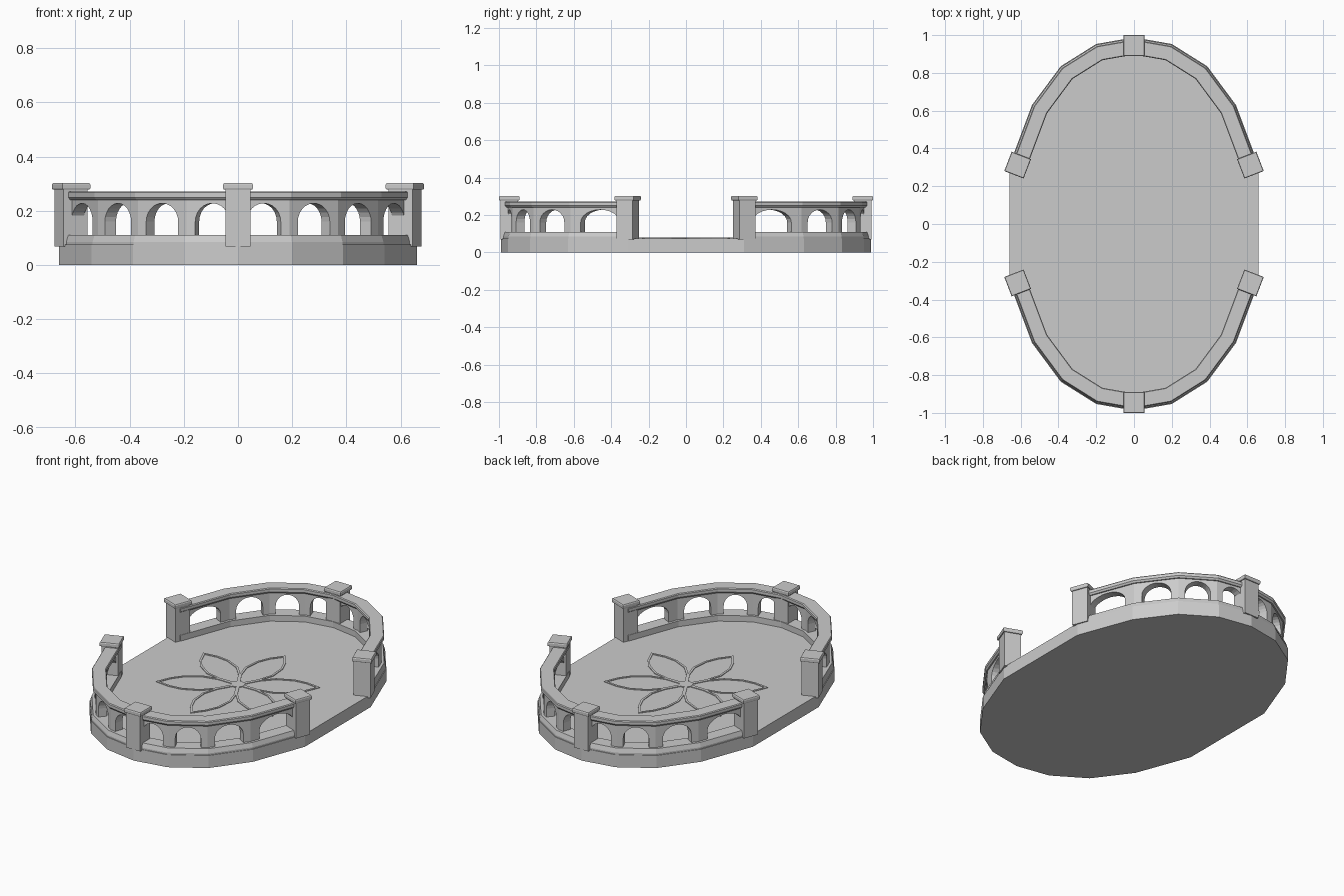
import bpy, bmesh, math
from mathutils import Vector, Matrix

if "Cube" in bpy.data.objects:
    bpy.data.objects.remove(bpy.data.objects["Cube"], do_unlink=True)

stone = bpy.data.materials.new("grey stone")
stone.use_nodes = True
grey = (0.6, 0.6, 0.6, 1)
stone.diffuse_color = grey
stone.node_tree.nodes["Principled BSDF"].inputs["Base Color"].default_value = grey


def finish(name, bm):
    bmesh.ops.recalc_face_normals(bm, faces=bm.faces)
    mesh = bpy.data.meshes.new(name)
    bm.to_mesh(mesh)
    bm.free()
    mesh.materials.append(stone)
    obj = bpy.data.objects.new(name, mesh)
    bpy.context.collection.objects.link(obj)
    return obj


def offset_path(path, d):
    """Shift a 2D path sideways by d (to the right of travel), mitred."""
    out = []
    for i, p in enumerate(path):
        normals = []
        for a, b in ((i - 1, i), (i, i + 1)):
            if a >= 0 and b < len(path):
                t = (path[b] - path[a]).normalized()
                normals.append(Vector((t.y, -t.x)))
        n = sum(normals, Vector((0, 0))).normalized()
        out.append(p + n * d / n.dot(normals[0]))
    return out


def bridge(bm, loops, cap=True):
    """Skin closed vertex loops in order."""
    for a, b in zip(loops, loops[1:]):
        for k in range(len(a)):
            j = (k + 1) % len(a)
            bm.faces.new((a[k], a[j], b[j], b[k]))
    if cap:
        bm.faces.new(loops[0])
        bm.faces.new(loops[-1])


def sweep(bm, path, profile):
    rails = [[(p.x, p.y, z) for p in offset_path(path, d)] for d, z in profile]
    bridge(bm, [[bm.verts.new(r[i]) for r in rails] for i in range(len(path))])


# Outline of the half oval, from the left end post round to the right one
quarter = [Vector(p) for p in ((0.66, 0.31), (0.54, 0.63), (0.388, 0.835), (0.2, 0.953))]
mirrored = [Vector((-p.x, p.y)) for p in reversed(quarter)]
arc = [*quarter, Vector((0, 0.988)), *mirrored]
inward = -1


def half(sign):
    return [p * sign for p in arc]


# Floor slab
FLOOR = 0.075
bm = bmesh.new()
outline = half(1) + half(-1)
bridge(bm, [[bm.verts.new((p.x, p.y, z)) for p in outline] for z in (0, FLOOR)])
finish("floor_slab", bm)

# Kerb, arcade wall and handrail on each half
KERB = [(0.004, 0.06), (0.004, 0.085), (0.012, 0.11), (0.09, 0.11), (0.09, 0.06)]
RAIL = [(0.02, 0.24), (0.012, 0.25), (0.012, 0.267), (0.016, 0.272),
        (0.086, 0.272), (0.09, 0.267), (0.09, 0.25), (0.082, 0.24)]
WALL_LOW, WALL_TOP, SPRING, CROWN = 0.105, 0.245, 0.16, 0.228
OUTER, INNER, OPENING, STEPS = 0.027, 0.075, 0.33, 12


def arch_panel():
    """Panel outline with an arched opening, as (fraction along, height)."""
    pts = [(0, WALL_LOW), (0.5 - OPENING, WALL_LOW)]
    for k in range(STEPS + 1):
        a = math.pi * (1 - k / STEPS)
        pts.append((0.5 + OPENING * math.cos(a), SPRING + (CROWN - SPRING) * math.sin(a)))
    return pts + [(0.5 + OPENING, WALL_LOW), (1, WALL_LOW), (1, WALL_TOP), (0, WALL_TOP)]


for side, sign in (("back", 1), ("front", -1)):
    path = half(sign)
    # offset_path shifts outward here, so depths are negated
    for name, profile in (("kerb", KERB), ("handrail", RAIL)):
        bm = bmesh.new()
        sweep(bm, path, [(d * inward, z) for d, z in profile])
        finish(f"{side}_{name}", bm)

    bm = bmesh.new()
    faces = [offset_path(path, d * inward) for d in (OUTER, INNER)]
    for i in range(len(path) - 1):
        loops = []
        for f in faces:
            spots = [(f[i].lerp(f[i + 1], u), z) for u, z in arch_panel()]
            loops.append([bm.verts.new((p.x, p.y, z)) for p, z in spots])
        bridge(bm, loops)
    finish(f"{side}_arcade", bm)

# Posts with stepped caps
POST = [(0.047, 0.068), (0.047, 0.278), (0.052, 0.278), (0.055, 0.283),
        (0.055, 0.297), (0.052, 0.302)]


def post(name, x, y, turn):
    bm = bmesh.new()
    loops = [[bm.verts.new((sx * r, sy * r, z)) for sx, sy in ((-1, -1), (1, -1), (1, 1), (-1, 1))]
             for r, z in POST]
    bridge(bm, loops)
    bm.transform(Matrix.Translation((x, y, 0)) @ Matrix.Rotation(turn, 4, "Z"))
    finish(name, bm)


for side, sy in (("back", 1), ("front", -1)):
    post(f"{side}_middle_post", 0, 0.945 * sy, 0)
    for hand, sx in (("left", 1), ("right", -1)):
        post(f"{side}_{hand}_post", 0.616 * sx, 0.312 * sy, math.radians(21) * sx * sy)

# Flower of raised petal outlines
petal = [Vector(p) for p in ((0.012, 0.03), (0.06, 0.11), (0.088, 0.2), (0.08, 0.3), (0.05, 0.37), (0, 0.437))]
petal += [Vector((-p.x, p.y)) for p in reversed(petal[:-1])]
RIDGE = [(-0.006, 0.07), (-0.006, 0.079), (0.006, 0.079), (0.006, 0.07)]
bm = bmesh.new()
for k in range(6):
    turn = Matrix.Rotation(k * math.pi / 3, 2)
    sweep(bm, [turn @ p for p in petal], RIDGE)
finish("flower_petals", bm)

# Flower centre
bm = bmesh.new()
bmesh.ops.create_cone(bm, cap_ends=True, segments=12, radius1=0.038, radius2=0.038, depth=0.01,
                      matrix=Matrix.Translation((0, 0, FLOOR)))
finish("flower_centre", bm)
